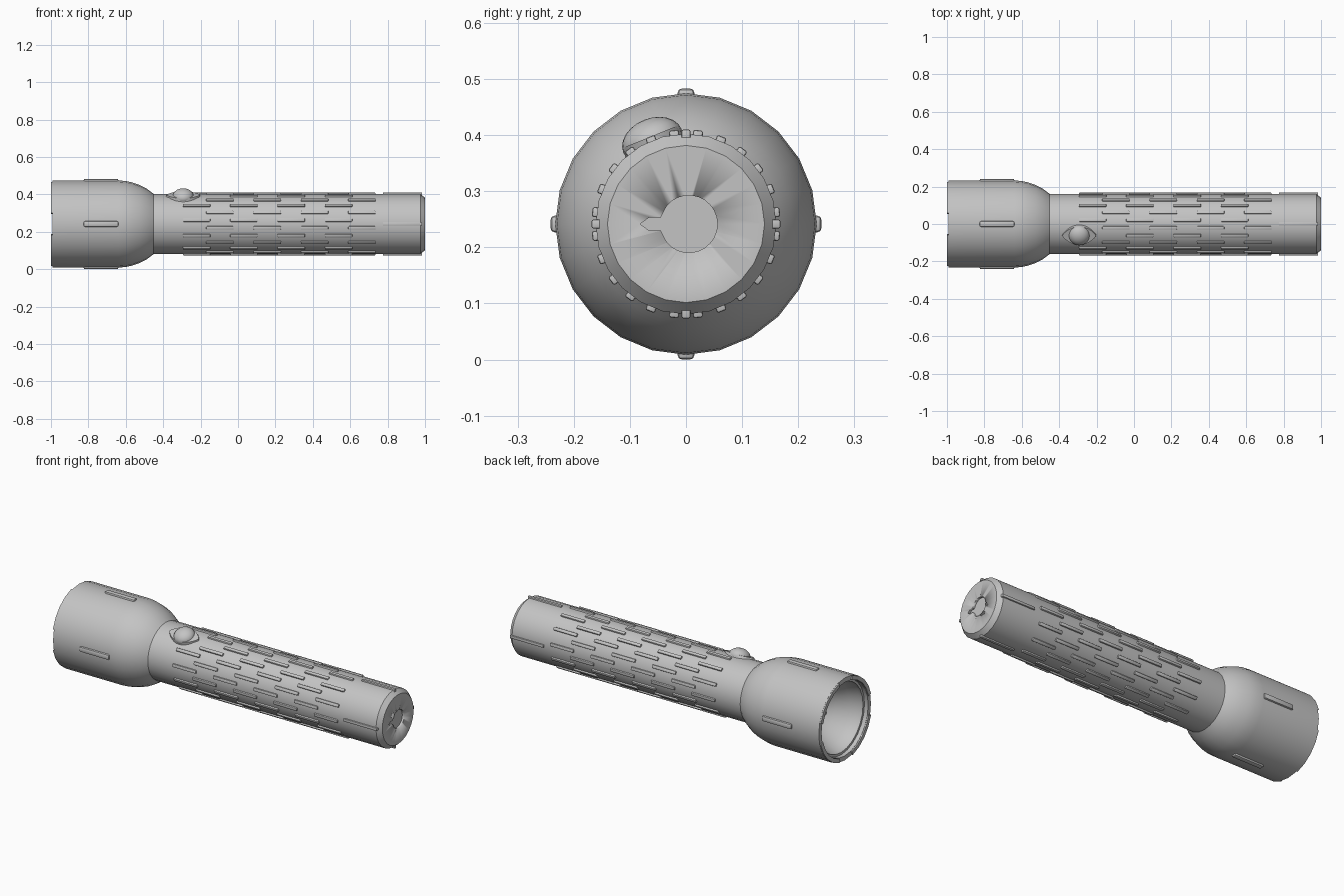
import bpy, bmesh
from math import cos, sin, pi, radians
from mathutils import Matrix, Vector

cube = bpy.data.objects.get("Cube")
if cube:
    bpy.data.objects.remove(cube, do_unlink=True)

AXIS = 0.2415
SIDES = 24

grey = bpy.data.materials.new("grey metal")
grey.use_nodes = True
grey.diffuse_color = (0.55, 0.55, 0.55, 1)
grey.node_tree.nodes["Principled BSDF"].inputs["Base Color"].default_value = grey.diffuse_color


def finish(bm, name, angle=35):
    bmesh.ops.recalc_face_normals(bm, faces=bm.faces)
    mesh = bpy.data.meshes.new(name)
    bm.to_mesh(mesh)
    bm.free()
    mesh.materials.append(grey)
    obj = bpy.data.objects.new(name, mesh)
    bpy.context.collection.objects.link(obj)
    bpy.ops.object.select_all(action='DESELECT')
    obj.select_set(True)
    bpy.context.view_layer.objects.active = obj
    bpy.ops.object.shade_smooth_by_angle(angle=radians(angle))
    return obj


def ring_point(x, r, a):
    """Point on a circle round the long axis; angle 0 faces the front, 90 degrees is up."""
    return Vector((x, -r * cos(a), AXIS + r * sin(a)))


def lathe(name, profile):
    bm = bmesh.new()
    rings = []
    for x, r in profile:
        n = SIDES if r > 0 else 1
        rings.append([bm.verts.new(ring_point(x, r, 2 * pi * i / SIDES)) for i in range(n)])
    for p, q in zip(rings, rings[1:]):
        for i in range(SIDES):
            j = (i + 1) % SIDES
            quad = [p[i % len(p)], p[j % len(p)], q[j % len(q)], q[i % len(q)]]
            bm.faces.new(list(dict.fromkeys(quad)))
    return finish(bm, name)


def radial_matrix(x, r, a):
    """Local z points outward from the long axis, local x runs along it."""
    out = Vector((0, -cos(a), sin(a)))
    side = out.cross(Vector((1, 0, 0)))
    m = Matrix((Vector((1, 0, 0)), side, out)).transposed().to_4x4()
    m.translation = ring_point(x, r, a)
    return m


def add_rib(bm, x0, x1, a, top, width, height, bevel):
    part = bmesh.new()
    bmesh.ops.create_cube(part, size=1)
    bmesh.ops.scale(part, vec=(x1 - x0, width, height), verts=part.verts)
    # Round the outer edges only
    outer = [e for e in part.edges if all(v.co.z > 0 for v in e.verts)]
    upright = [e for e in part.edges if abs(e.verts[0].co.z - e.verts[1].co.z) > 0.001]
    bmesh.ops.bevel(part, geom=outer + upright, offset=bevel, segments=2,
                    profile=0.5, affect='EDGES')
    part.transform(radial_matrix((x0 + x1) / 2, top - height / 2, a))
    temp = bpy.data.meshes.new("rib_part")
    part.to_mesh(temp)
    part.free()
    bm.from_mesh(temp)
    bpy.data.meshes.remove(temp)


# Head shell, with the hollow reflector on its inside
lathe("head", [(-0.45, 0), (-0.45, 0.16), (-0.465, 0.172), (-0.49, 0.19), (-0.525, 0.208),
               (-0.565, 0.222), (-0.6, 0.23), (-0.64, 0.233), (-0.993, 0.233),
               (-0.993, 0.208), (-0.97, 0.208), (-0.97, 0.195), (-0.95, 0.195),
               (-0.9, 0.175), (-0.84, 0.14), (-0.78, 0.09), (-0.75, 0.045), (-0.75, 0)])

# Bulb
lathe("bulb", [(-0.74, 0), (-0.74, 0.028), (-0.84, 0.028), (-0.86, 0.022),
               (-0.872, 0.012), (-0.875, 0)])

# Four raised arcs on the front rim
bm = bmesh.new()
for quarter in range(4):
    previous = None
    for step in range(1, 6):
        a = (quarter * 6 + step) * 2 * pi / SIDES
        loop = [bm.verts.new(ring_point(x, r, a)) for x, r in
                ((-0.99, 0.232), (-1, 0.232), (-1, 0.21), (-0.99, 0.21))]
        if previous:
            for i in range(4):
                j = (i + 1) % 4
                bm.faces.new((previous[i], previous[j], loop[j], loop[i]))
        if step in (1, 5):
            bm.faces.new(loop)
        previous = loop
finish(bm, "rim_teeth")

# Handle tube with a chamfered tail
body = lathe("handle", [(-0.5, 0), (-0.5, 0.161), (0.975, 0.161), (1, 0.14), (1, 0)])

# Shallow drop-shaped recess in the tail face
outline = [(0.005 + 0.051 * cos(t), 0.051 * sin(t))
           for t in (radians(-140 + 280 * i / 20) for i in range(21))]
outline += [(-0.045, 0.012), (-0.065, 0.012), (-0.082, 0),
            (-0.065, -0.012), (-0.045, -0.012)]
bm = bmesh.new()
face = bm.faces.new([bm.verts.new((0.988, y, AXIS + z)) for y, z in outline])
ext = bmesh.ops.extrude_face_region(bm, geom=[face])
bmesh.ops.translate(bm, vec=(0.05, 0, 0),
                    verts=[v for v in ext["geom"] if isinstance(v, bmesh.types.BMVert)])
cutter = finish(bm, "recess_cutter")
cutter.hide_render = True
cutter.hide_viewport = True
cut = body.modifiers.new("recess", 'BOOLEAN')
cut.operation = 'DIFFERENCE'
cut.solver = 'EXACT'
cut.object = cutter

# Staggered grip ribs, leaving room for the switch
bm = bmesh.new()
for row in range(SIDES):
    a = radians(7.5 + 15 * row)
    start = -0.295 if row % 2 == 0 else -0.17
    for k in range(4):
        if row == 4 and k == 0:
            continue
        x0 = start + 0.253 * k
        add_rib(bm, x0, x0 + 0.147, a, 0.1685, 0.018, 0.016, 0.004)
finish(bm, "grip_ribs")

# Long ribs at the tail and wide ribs on the head
bm = bmesh.new()
for quarter in range(4):
    add_rib(bm, 0.775, 0.985, quarter * pi / 2, 0.168, 0.016, 0.014, 0.003)
finish(bm, "tail_ribs")
bm = bmesh.new()
for quarter in range(4):
    add_rib(bm, -0.825, -0.64, quarter * pi / 2, 0.2415, 0.03, 0.02, 0.008)
finish(bm, "head_ribs")

# Switch: almond-shaped seat and domed button
SWITCH = radians(68)
bm = bmesh.new()
bmesh.ops.create_cone(bm, cap_ends=True, segments=32, radius1=1, radius2=0.94, depth=0.03)
for v in bm.verts:
    v.co.y *= 0.058 * (0.35 + 0.65 * abs(v.co.y))
    v.co.x *= 0.095
bm.transform(radial_matrix(-0.293, 0.153, SWITCH))
finish(bm, "switch_seat")

bm = bmesh.new()
bmesh.ops.create_uvsphere(bm, u_segments=24, v_segments=12, radius=1)
bmesh.ops.scale(bm, vec=(0.056, 0.056, 0.04), verts=bm.verts)
bm.transform(radial_matrix(-0.293, 0.16, SWITCH))
finish(bm, "switch_button", 60)
